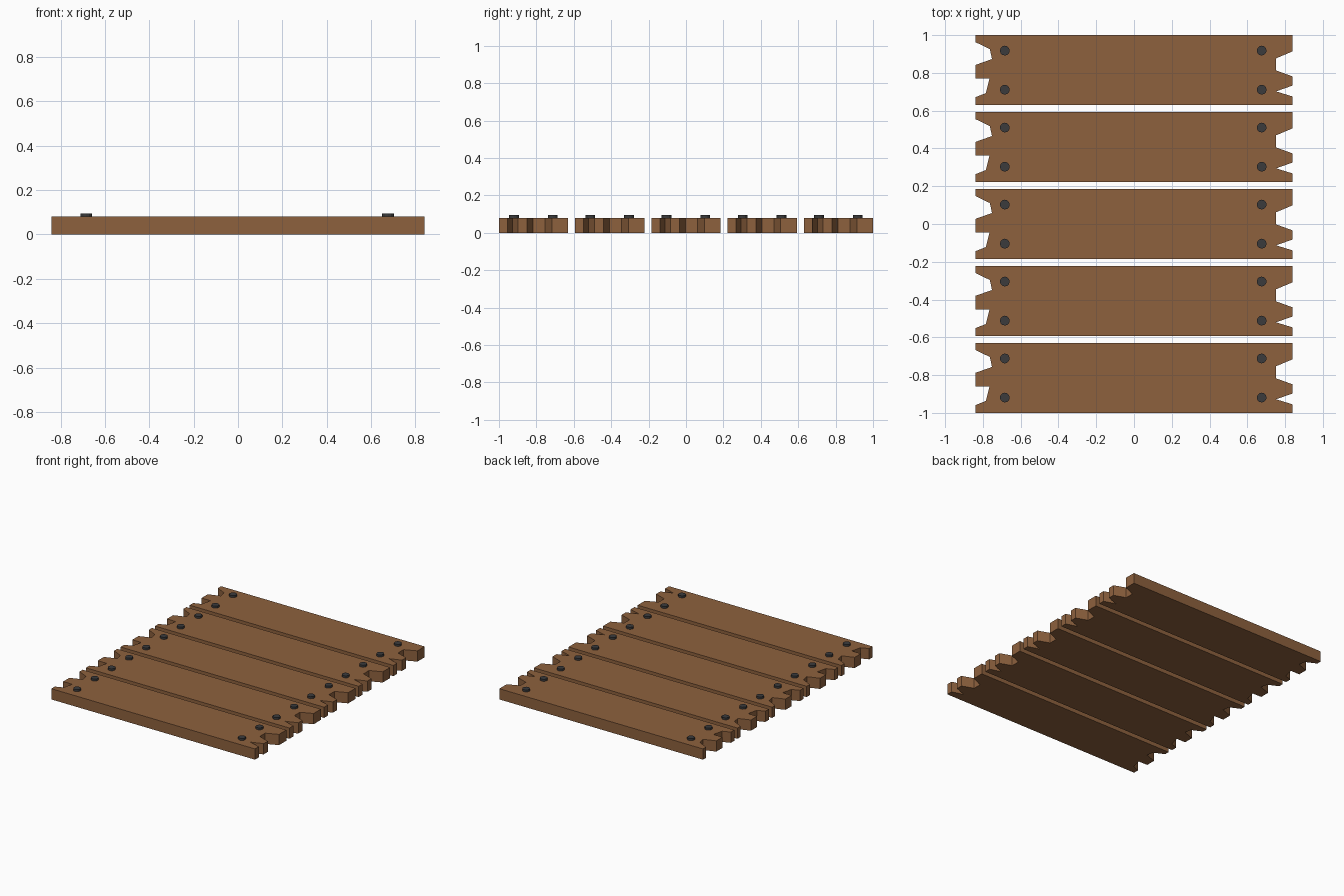
import bpy, bmesh, math

if "Cube" in bpy.data.objects:
    bpy.data.objects.remove(bpy.data.objects["Cube"])


def material(name, rgb):
    m = bpy.data.materials.new(name)
    m.diffuse_color = (*rgb, 1)
    m.use_nodes = True
    m.node_tree.nodes["Principled BSDF"].inputs["Base Color"].default_value = m.diffuse_color
    return m


wood = material("brown wood", (0.27, 0.12, 0.048))
iron = material("dark iron", (0.043, 0.043, 0.045))

W, L, T = 0.185, 0.84, 0.08      # half width, half length, thickness
PITCH = 0.4075

# Plank outline, counter-clockwise, with splintered ends
right_end = [(L, -W), (L, -0.14), (0.752, -0.113), (L, -0.082), (L, -0.034),
             (0.752, -0.002), (0.752, 0.062), (L, 0.099), (L, W)]
left_end = [(-L, W), (-L, 0.148), (-0.763, 0.111), (-0.752, 0.058), (-L, 0.027),
            (-L, -0.045), (-0.765, -0.046), (-0.784, -0.122), (-L, -0.144), (-L, -W)]


def finish(name, bm, mat):
    bmesh.ops.recalc_face_normals(bm, faces=bm.faces)
    mesh = bpy.data.meshes.new(name)
    bm.to_mesh(mesh)
    bm.free()
    mesh.materials.append(mat)
    ob = bpy.data.objects.new(name, mesh)
    bpy.context.collection.objects.link(ob)
    return ob


def plank(name, y):
    bm = bmesh.new()
    face = bm.faces.new([bm.verts.new((px, py + y, 0)) for px, py in right_end + left_end])
    ext = bmesh.ops.extrude_face_region(bm, geom=[face], use_keep_orig=True)
    top = [v for v in ext["geom"] if isinstance(v, bmesh.types.BMVert)]
    bmesh.ops.translate(bm, verts=top, vec=(0, 0, T))
    return finish(name, bm, wood)


def nail(name, x, y):
    bm = bmesh.new()
    bmesh.ops.create_cone(bm, cap_ends=True, segments=12, radius1=0.026,
                          radius2=0.026, depth=0.03)
    bmesh.ops.translate(bm, verts=bm.verts, vec=(x, y, 0.08))
    return finish(name, bm, iron)


# Five planks, each with four nail heads
for i in range(5):
    y = (i - 2) * PITCH
    plank(f"plank_{i + 1}", y)
    n = 0
    for nx in (-0.684, 0.676):
        for ny in (-0.104, 0.103):
            n += 1
            nail(f"nail_{i + 1}_{n}", nx, y + ny)
